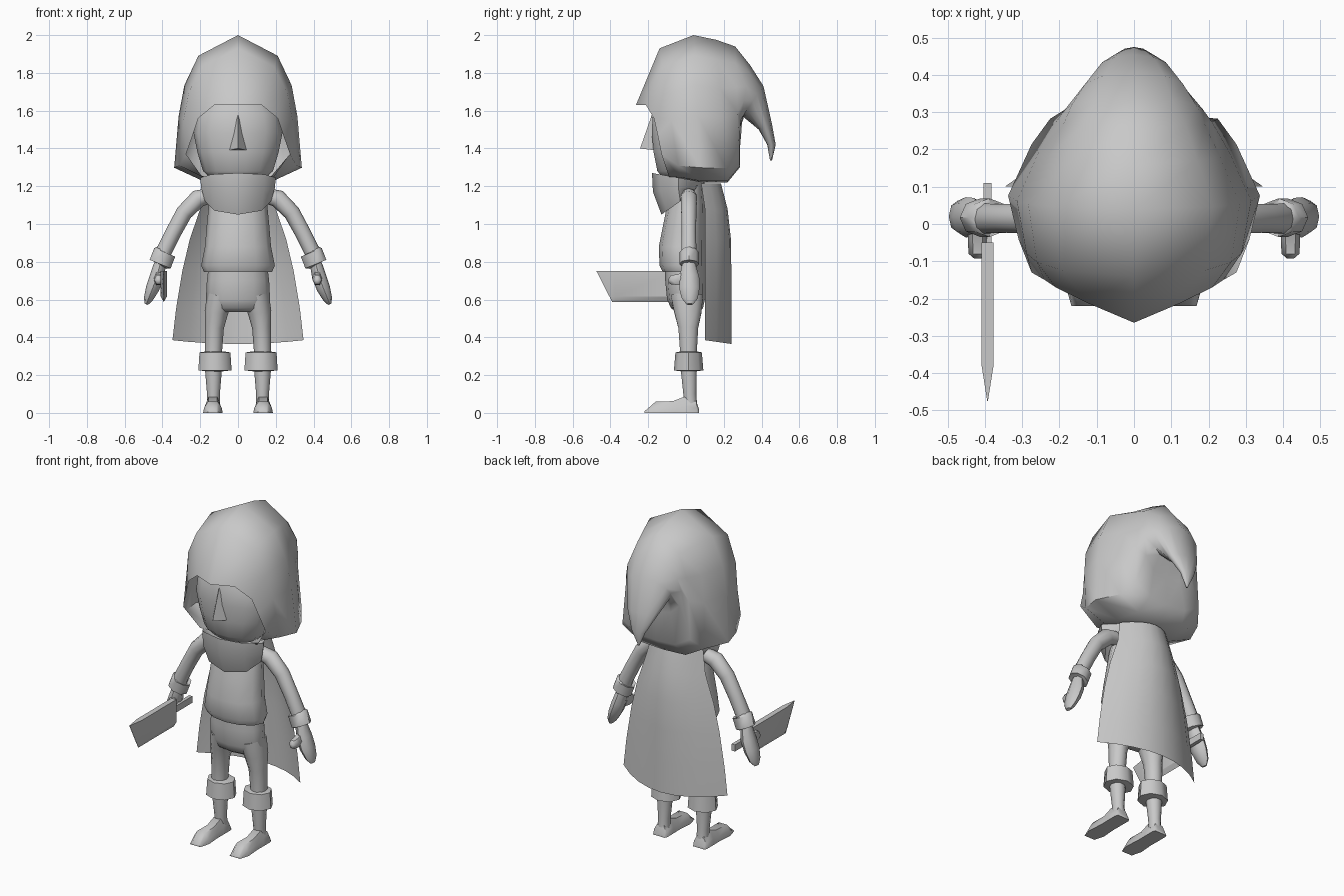
import bpy, bmesh, math
from mathutils import Vector

grey = bpy.data.materials.new("plain grey")
grey.diffuse_color = (0.58, 0.58, 0.58, 1)


def make(name, rings, closed=True, caps=True, angle=50):
    """Skin a list of equally long rings into one mesh."""
    bm = bmesh.new()
    vr = [[bm.verts.new(p) for p in r] for r in rings]
    n = len(rings[0])
    for a, b in zip(vr, vr[1:]):
        for i in range(n if closed else n - 1):
            j = (i + 1) % n
            bm.faces.new((a[i], a[j], b[j], b[i]))
    if closed and caps in (True, "end"):
        bm.faces.new(vr[-1])
    if closed and caps is True:
        bm.faces.new(vr[0][::-1])
    bmesh.ops.remove_doubles(bm, verts=bm.verts, dist=0.0005)
    bmesh.ops.recalc_face_normals(bm, faces=bm.faces)
    me = bpy.data.meshes.new(name)
    bm.to_mesh(me)
    bm.free()
    me.materials.append(grey)
    me.shade_smooth()
    me.set_sharp_from_angle(angle=math.radians(angle))
    ob = bpy.data.objects.new(name, me)
    bpy.context.collection.objects.link(ob)
    return ob


def tube(name, path, sides=10, **kw):
    """Elliptical tube; path rows are x, y, z, radius across, radius along y."""
    rings = []
    for i, (x, y, z, ru, rv) in enumerate(path):
        a = Vector(path[max(i - 1, 0)][:3])
        b = Vector(path[min(i + 1, len(path) - 1)][:3])
        t = b - a
        u = Vector((t.z, 0, -t.x)).normalized()
        c = Vector((x, y, z))
        rings.append([c + u * ru * math.cos(k) + Vector((0, rv * math.sin(k), 0))
                      for k in (2 * math.pi * j / sides for j in range(sides))])
    return make(name, rings, **kw)


def both(half):
    """Mirror a half outline (top centre to bottom centre) into a full ring."""
    return half + [(-x, y, z) for x, y, z in half[-2:0:-1]]


# Hood: open rim, then rings running back over the head into the drooping tail
rim = [(0, -.265, 1.63), (.125, -.212, 1.63), (.21, -.17, 1.56), (.24, -.15, 1.47),
       (.275, -.13, 1.37), (.19, -.09, 1.25), (0, -.07, 1.25)]
egg = [(0, 1), (.62, .86), (.84, .66), (.93, .45), (1, .1), (.55, .01), (0, 0)]
oval = [(0, 1), (.55, .9), (.9, .7), (1, .5), (.85, .22), (.5, .06), (0, 0)]
rows = [(egg, -.14, 1.93, -.03, 1.24, .31), (egg, .04, 2.0, .08, 1.22, .338),
        (egg, .16, 1.975, .22, 1.22, .275), (egg, .26, 1.94, .285, 1.30, .225),
        (oval, .34, 1.84, .275, 1.47, .185), (oval, .41, 1.73, .30, 1.57, .145),
        (oval, .455, 1.53, .385, 1.50, .095), (oval, .475, 1.42, .43, 1.42, .045),
        (oval, .455, 1.335, .445, 1.335, .005)]
hood = [both(rim)]
for prof, ty, tz, by, bz, hw in rows:
    hood.append(both([(w * hw, by + t * (ty - by), bz + t * (tz - bz)) for w, t in prof]))
make("hood", hood, caps="end", angle=60)

# Face and nose
tube("face", [(0, -.03, 1.24, .14, .09), (0, -.03, 1.28, .185, .125), (0, -.03, 1.38, .215, .145),
              (0, -.03, 1.48, .235, .155), (0, -.03, 1.58, .22, .15), (0, -.03, 1.68, .16, .11)],
     sides=14)
make("nose", [[(0, -.18, 1.58)] * 3,
              [(-.05, -.165, 1.39), (0, -.243, 1.40), (.05, -.165, 1.39)]], angle=30)


# Scarf: eight-sided collar, lower at the front
def slanted(cy, hx, hy, z_front, z_back):
    ring = []
    for k in range(8):
        a = math.pi / 4 * k
        f = (1 - math.sin(a)) / 2
        ring.append((hx * math.cos(a), cy + hy * math.sin(a), z_back + f * (z_front - z_back)))
    return ring


make("scarf", [slanted(-.03, .15, .11, 1.22, 1.2), slanted(-.04, .20, .14, 1.27, 1.22),
               slanted(-.04, .195, .135, 1.17, 1.21), slanted(-.03, .175, .10, 1.05, 1.19)])

# Tunic with flared hem, and trousers seat
tube("tunic", [(0, .01, 1.21, .13, .08), (0, 0, 1.1, .155, .1), (0, -.01, 1.0, .165, .11),
               (0, -.022, .88, .175, .122), (0, -.02, .78, .195, .12), (0, -.015, .745, .18, .108)],
     sides=12)
tube("trousers", [(0, -.005, .78, .155, .105), (0, -.005, .70, .165, .105), (0, 0, .60, .17, .1),
                  (0, .005, .555, .155, .085), (0, .01, .535, .12, .06)], sides=12)

# Cape: one curved sheet hanging down the back
cape = []
for z, hw, front, back in [(1.215, .17, .08, .185), (1.08, .2, .1, .22), (.92, .255, .1, .238),
                           (.75, .295, .1, .24), (.55, .328, .1, .24), (.385, .347, .1, .24)]:
    low = .02 if z < .5 else 0
    cape.append([(hw * s, front + (back - front) * (1 - s * s), z - low * (1 - s * s))
                 for s in (k / 4 for k in range(-4, 5))])
make("cape", cape, closed=False)

for side, s in (("left", 1), ("right", -1)):
    # Arm, cuff, mitten hand and thumb
    tube(side + "_arm", [(s * .15, .015, 1.15, .04, .04), (s * .21, .015, 1.135, .048, .045),
                         (s * .285, .015, 1.06, .044, .042), (s * .345, .015, .95, .042, .04),
                         (s * .39, .015, .86, .042, .042), (s * .405, .015, .81, .04, .042)])
    tube(side + "_sleeve_cuff", [(s * .386, .017, .852, .045, .04), (s * .388, .017, .85, .06, .052),
                                 (s * .412, .017, .788, .06, .052), (s * .414, .017, .785, .04, .04)],
         sides=8)
    tube(side + "_hand", [(s * .412, .015, .79, .032, .035), (s * .43, .018, .72, .038, .052),
                          (s * .452, .018, .66, .036, .054), (s * .474, .02, .605, .025, .042),
                          (s * .486, .02, .575, .01, .018)], sides=8)
    make(side + "_thumb", [[(s * (.42 + w * x), y, z + h * v)
                            for x, v in ((1, 0), (.5, 1), (-.5, 1), (-1, 0), (-.5, -1), (.5, -1))]
                           for y, z, w, h in ((0, .72, .026, .035), (-.045, .705, .026, .028),
                                              (-.08, .705, .024, .024), (-.092, .70, .01, .01))])
    # Leg, boot cuff and foot
    tube(side + "_leg", [(s * .095, .005, .62, .07, .09), (s * .115, .01, .53, .062, .075),
                         (s * .125, .012, .45, .05, .055), (s * .13, .013, .33, .046, .047),
                         (s * .13, .015, .22, .044, .044), (s * .13, .02, .1, .034, .036),
                         (s * .13, .025, .04, .035, .036)])
    tube(side + "_boot_cuff", [(s * .122, .014, .325, .05, .045), (s * .122, .014, .32, .082, .07),
                               (s * .122, .014, .225, .088, .078), (s * .122, .014, .22, .04, .04)],
         sides=8)
    make(side + "_foot", [[(s * .133 + w * x, y, h * v) for x, v in
                           ((-1, 0), (-.9, .45), (-.5, 1), (.5, 1), (.9, .45), (1, 0))]
                          for y, w, h in ((.07, .04, .015), (.055, .046, .06), (-.01, .046, .085),
                                          (-.07, .045, .062), (-.16, .052, .06), (-.22, .035, .008))])

# Short blade with bevelled lower edge, held in the right hand
X = -.393


def blade_ring(y_top, y_mid, y_low, w):
    return [(X - w, y_top, .752), (X + w, y_top, .752), (X + w, y_mid, .615),
            (X, y_low, .587), (X - w, y_mid, .615)]


make("blade", [blade_ring(-.05, -.05, -.05, .016), blade_ring(-.38, -.375, -.37, .016),
               blade_ring(-.475, -.405, -.39, .001)], angle=20)
make("handle", [[(X + .011 * a, y, .69 + .02 * b) for a, b in ((-1, -1), (1, -1), (1, 1), (-1, 1))]
                for y in (.11, -.06)], angle=30)
